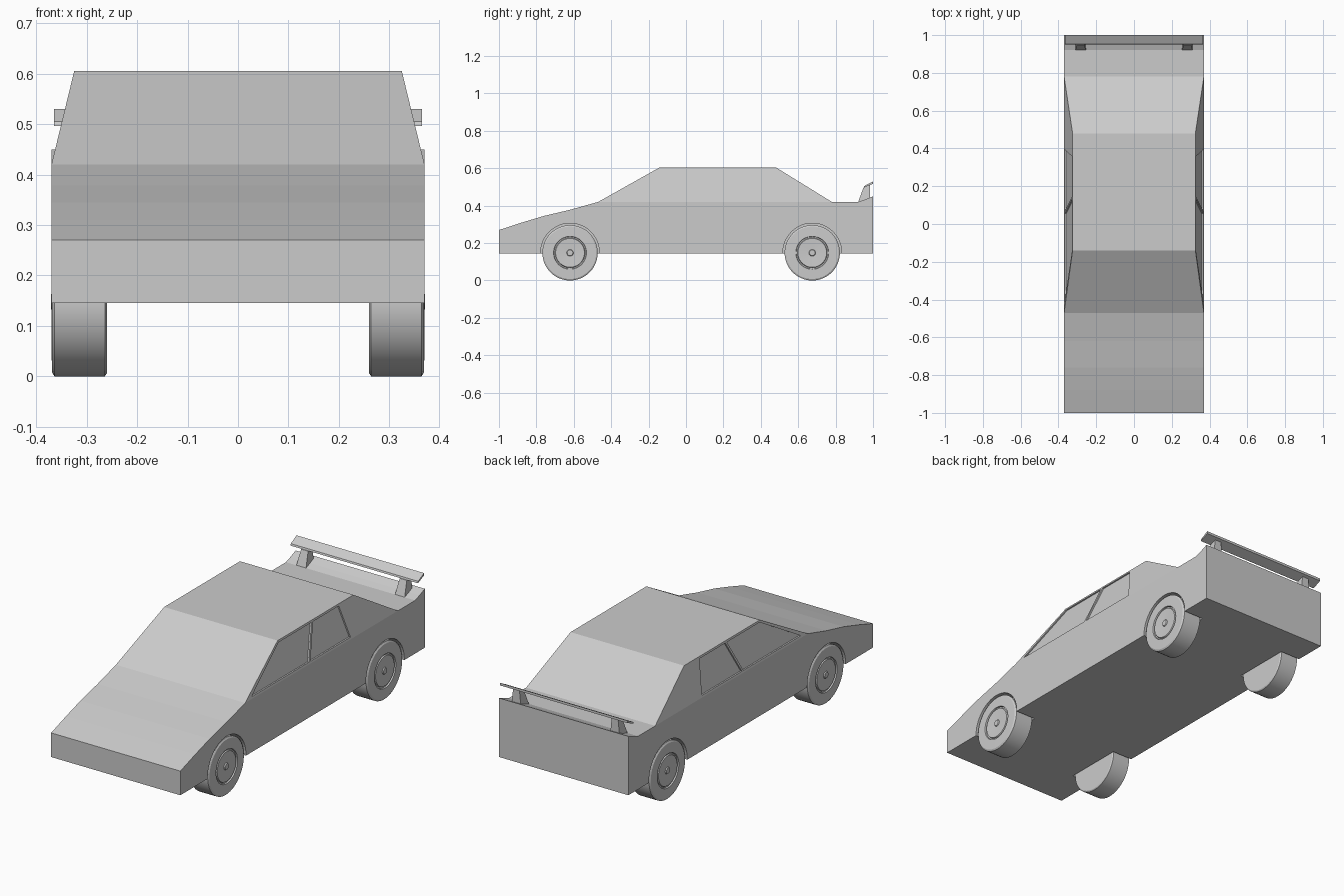
import bpy, bmesh, math

if "Cube" in bpy.data.objects:
    bpy.data.objects.remove(bpy.data.objects["Cube"])

HALF = 0.37          # body half width
ROOF = 0.325         # roof half width
BELT, TOP = 0.42, 0.605
WHEEL_Y = (-0.62, 0.675)
WHEEL_Z, WHEEL_R = 0.148, 0.148


def finish(name, bm):
    bmesh.ops.recalc_face_normals(bm, faces=bm.faces)
    mesh = bpy.data.meshes.new(name)
    bm.to_mesh(mesh)
    bm.free()
    obj = bpy.data.objects.new(name, mesh)
    bpy.context.collection.objects.link(obj)
    return obj


def prism(name, profile, xa, xb):
    """Solid from a (y, z) profile; xa and xb give x as a function of z."""
    bm = bmesh.new()
    a = [bm.verts.new((xa(z), y, z)) for y, z in profile]
    b = [bm.verts.new((xb(z), y, z)) for y, z in profile]
    bm.faces.new(a)
    bm.faces.new(b)
    for i in range(len(a)):
        j = (i + 1) % len(a)
        bm.faces.new((a[i], a[j], b[j], b[i]))
    return finish(name, bm)


def lathe(name, profile, centre, segments=48):
    """Spin an (x, radius) profile around an axis along x."""
    bm = bmesh.new()
    verts = [bm.verts.new((x, 0, r)) for x, r in profile]
    edges = [bm.edges.new(p) for p in zip(verts, verts[1:])]
    bmesh.ops.spin(bm, geom=verts + edges, cent=(0, 0, 0), axis=(1, 0, 0),
                   angle=math.tau, steps=segments, use_duplicate=False)
    bmesh.ops.remove_doubles(bm, verts=bm.verts, dist=1e-5)
    bmesh.ops.translate(bm, verts=bm.verts, vec=centre)
    return finish(name, bm)


def smooth(obj):
    bpy.ops.object.select_all(action='DESELECT')
    obj.select_set(True)
    bpy.context.view_layer.objects.active = obj
    bpy.ops.object.shade_smooth_by_angle(angle=math.radians(30))


def cut(target, cutter):
    cutter.hide_render = True
    mod = target.modifiers.new("cut", 'BOOLEAN')
    mod.operation, mod.solver, mod.object = 'DIFFERENCE', 'EXACT', cutter
    bpy.context.view_layer.objects.active = target
    bpy.ops.object.modifier_apply(modifier=mod.name)
    bpy.data.objects.remove(cutter)


# Body shell: lower hull and tapered cabin in one closed mesh
hull = [(0.78, BELT), (0.92, BELT), (0.955, 0.432), (1, 0.45), (1, 0.145),
        (-1, 0.145), (-1, 0.27), (-0.88, 0.309), (-0.76, 0.345),
        (-0.62, 0.378), (-0.47, BELT)]
roof = [(-0.14, TOP), (0.48, TOP)]
bm = bmesh.new()
sides = []
for s in (-1, 1):
    low = [bm.verts.new((s * HALF, y, z)) for y, z in hull]
    high = [bm.verts.new((s * ROOF, y, z)) for y, z in roof]
    bm.faces.new(low)
    bm.faces.new((low[-1], high[0], high[1], low[0]))
    sides.append(low + high)
left, right = sides
for i in range(len(left)):
    j = (i + 1) % len(left)
    bm.faces.new((left[i], left[j], right[j], right[i]))
body = finish("car_body", bm)

# Recessed side windows, cut parallel to the leaning cabin sides
windows = [[(-0.415, 0.43), (-0.135, 0.595), (0.133, 0.595), (0.055, 0.43)],
           [(0.068, 0.43), (0.146, 0.595), (0.357, 0.595), (0.395, 0.43)]]


def lean(s, offset):
    slope = (HALF - ROOF) / (TOP - BELT)
    return lambda z: s * (HALF - slope * (z - BELT) + offset)


for s in (-1, 1):
    for win in windows:
        cut(body, prism("window_cutter", win, lean(s, -0.008), lean(s, 0.05)))

# Wheel arches and wheels with rim groove and hub cap
tyre = [(0.26, 0), (0.26, 0.142), (0.264, WHEEL_R), (0.364, WHEEL_R),
        (0.369, 0.140), (0.370, 0.088), (0.363, 0.086), (0.363, 0.080),
        (0.369, 0.077), (0.366, 0.018), (0.371, 0.015), (0.371, 0)]
for y, end in zip(WHEEL_Y, ("front", "rear")):
    for s, side in ((-1, "left"), (1, "right")):
        arch = [(s * 0.255, 0), (s * 0.255, 0.157), (s * 0.42, 0.157), (s * 0.42, 0)]
        cut(body, lathe("arch_cutter", arch, (0, y, WHEEL_Z + 0.001)))
        wheel = lathe(f"{end}_{side}_wheel", [(s * x, r) for x, r in tyre],
                      (0, y, WHEEL_Z))
        smooth(wheel)

# Rear wing blade and its two posts
prism("rear_wing", [(0.95, 0.496), (0.953, 0.505), (1, 0.53), (1, 0.517)],
      lambda z: -0.365, lambda z: 0.365)
post = [(0.92, 0.418), (0.948, 0.495), (0.985, 0.512), (0.985, 0.44)]
for s, side in ((-1, "left"), (1, "right")):
    prism(f"{side}_wing_post", post,
          lambda z: s * (0.255 + 0.1 * (z - BELT)),
          lambda z: s * (0.31 - 0.1 * (z - BELT)))
